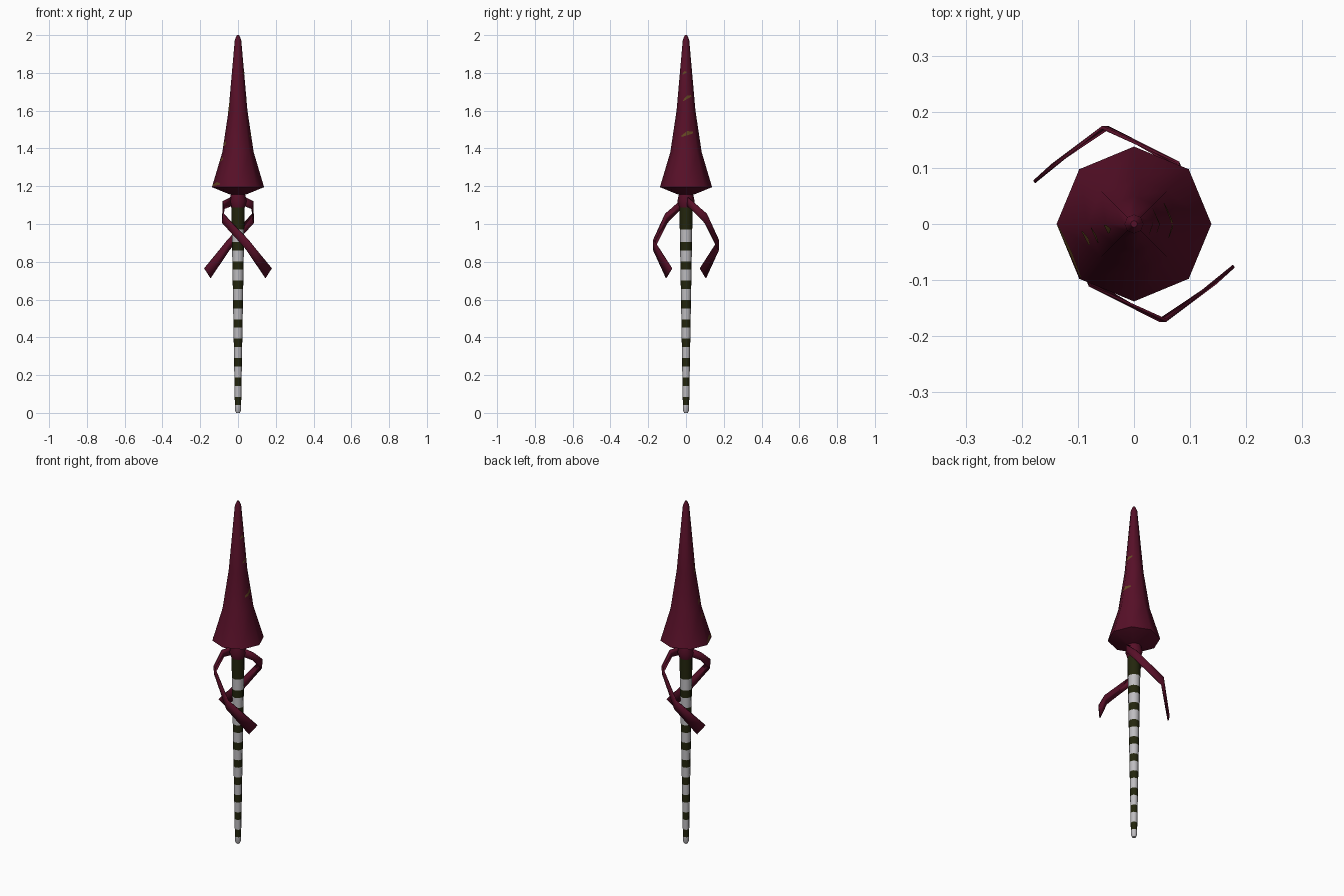
import bpy, bmesh, math
from mathutils import Matrix, Vector

cube = bpy.data.objects.get("Cube")
if cube:
    bpy.data.objects.remove(cube, do_unlink=True)


def material(name, rgb):
    m = bpy.data.materials.new(name)
    m.use_nodes = True
    m.diffuse_color = (*rgb, 1)
    bsdf = m.node_tree.nodes["Principled BSDF"]
    bsdf.inputs["Base Color"].default_value = (*rgb, 1)
    bsdf.inputs["Roughness"].default_value = 0.8
    return m


CRIMSON = material("dark crimson", (0.095, 0.005, 0.021))
OLIVE = material("dark olive", (0.017, 0.019, 0.004))
WHITE = material("pale grey", (0.52, 0.51, 0.53))
GOLD = material("tarnished gold", (0.13, 0.065, 0.016))


def finish(name, bm, mats, angle=50):
    bmesh.ops.recalc_face_normals(bm, faces=bm.faces)
    mesh = bpy.data.meshes.new(name)
    bm.to_mesh(mesh)
    bm.free()
    for m in mats:
        mesh.materials.append(m)
    ob = bpy.data.objects.new(name, mesh)
    bpy.context.collection.objects.link(ob)
    bpy.ops.object.select_all(action='DESELECT')
    ob.select_set(True)
    bpy.context.view_layer.objects.active = ob
    bpy.ops.object.shade_smooth_by_angle(angle=math.radians(angle))
    return ob


SIDES = 8


def lathe(name, profile, mats, rule=None):
    """Octagonal solid from (radius, height) points, capped at both ends."""
    bm = bmesh.new()
    rings = []
    for r, z in profile:
        angles = [2 * math.pi * i / SIDES for i in range(SIDES)]
        rings.append([bm.verts.new((r * math.cos(a), r * math.sin(a), z)) for a in angles])
    for low, high in zip(rings, rings[1:]):
        for i in range(SIDES):
            j = (i + 1) % SIDES
            bm.faces.new((low[i], low[j], high[j], high[i]))
    bm.faces.new(rings[0])
    bm.faces.new(rings[-1])
    if rule:
        for f in bm.faces:
            f.material_index = rule(f.calc_center_median().z)
    return finish(name, bm, mats)


# Spear head with a sloped underside
side = [(0.138, 1.195), (0.083, 1.38), (0.05, 1.6), (0.017, 1.975), (0.006, 2.0)]
lathe("spear_head", [(0.04, 1.155)] + side, [CRIMSON])

# Knot that holds the ribbons under the head
lathe("ribbon_knot", [(0.033, 1.08), (0.046, 1.12), (0.036, 1.165)], [CRIMSON])

# Tapered shaft with evenly spaced dark bands
PITCH, FIRST, HALF, BANDS, GRIP = 0.1025, 0.063, 0.022, 9, 0.97
levels = [0.015]
for k in range(BANDS):
    levels += [FIRST + k * PITCH - HALF, FIRST + k * PITCH + HALF]
levels += [GRIP, 1.16]


def is_dark(z):
    k = round((z - FIRST) / PITCH)
    return int(z > GRIP or (0 <= k < BANDS and abs(z - FIRST - k * PITCH) < HALF))


lathe("striped_shaft", [(0.01, 0)] + [(0.016 + 0.0175 * z, z) for z in levels],
      [WHITE, OLIVE], is_dark)

# Two trailing ribbons, half a turn apart: upper and lower edge points
upper = [(-0.02, 0, 1.15), (-0.08, -0.035, 1.12), (-0.078, -0.11, 1.055),
         (0.057, -0.172, 0.915), (0.178, -0.075, 0.765)]
lower = [(-0.02, 0, 1.10), (-0.074, -0.025, 1.08), (-0.082, -0.10, 1.005),
         (0.045, -0.172, 0.862), (0.145, -0.105, 0.715)]
for name, turn in (("front_ribbon", 0), ("back_ribbon", math.pi)):
    bm = bmesh.new()
    spin = Matrix.Rotation(turn, 3, 'Z')
    pairs = [[bm.verts.new(spin @ Vector(p)) for p in pair] for pair in zip(upper, lower)]
    for (a, b), (c, d) in zip(pairs, pairs[1:]):
        bm.faces.new((a, b, d, c))
    ribbon = finish(name, bm, [CRIMSON], 30)
    mod = ribbon.modifiers.new("thickness", 'SOLIDIFY')
    mod.thickness = 0.006
    mod.offset = 0


def on_head(angle, z):
    """Point just outside the octagonal head surface."""
    for (r0, z0), (r1, z1) in zip(side, side[1:]):
        if z0 <= z <= z1:
            r = r0 + (r1 - r0) * (z - z0) / (z1 - z0)
    half = math.pi / SIDES
    r *= math.cos(half) / math.cos(angle % (2 * half) - half)
    r += 0.0015
    return (r * math.cos(angle), r * math.sin(angle), z)


# Worn gold scratches: start angle, end angle, height, thickness, slant
scratches = [(-22, 35, 1.46, 0.022, 0.02), (-20, 40, 1.65, 0.018, 0.025),
             (-35, 5, 1.79, 0.015, 0.01), (181, 225, 1.2, 0.018, 0.008),
             (188, 205, 1.33, 0.02, 0.01), (185, 208, 1.41, 0.025, 0.01),
             (182, 200, 1.58, 0.09, 0.01)]
bm = bmesh.new()
for start, end, z, thick, slant in scratches:
    steps = 6
    previous = None
    for i in range(steps + 1):
        t = i / steps
        a = math.radians(start + (end - start) * t)
        base = z + slant * t
        taper = thick * (1 - 0.6 * abs(2 * t - 1))
        edge = [bm.verts.new(on_head(a, h)) for h in (base, base + taper)]
        if previous:
            bm.faces.new((previous[0], edge[0], edge[1], previous[1]))
        previous = edge
finish("gold_scratches", bm, [GOLD])
